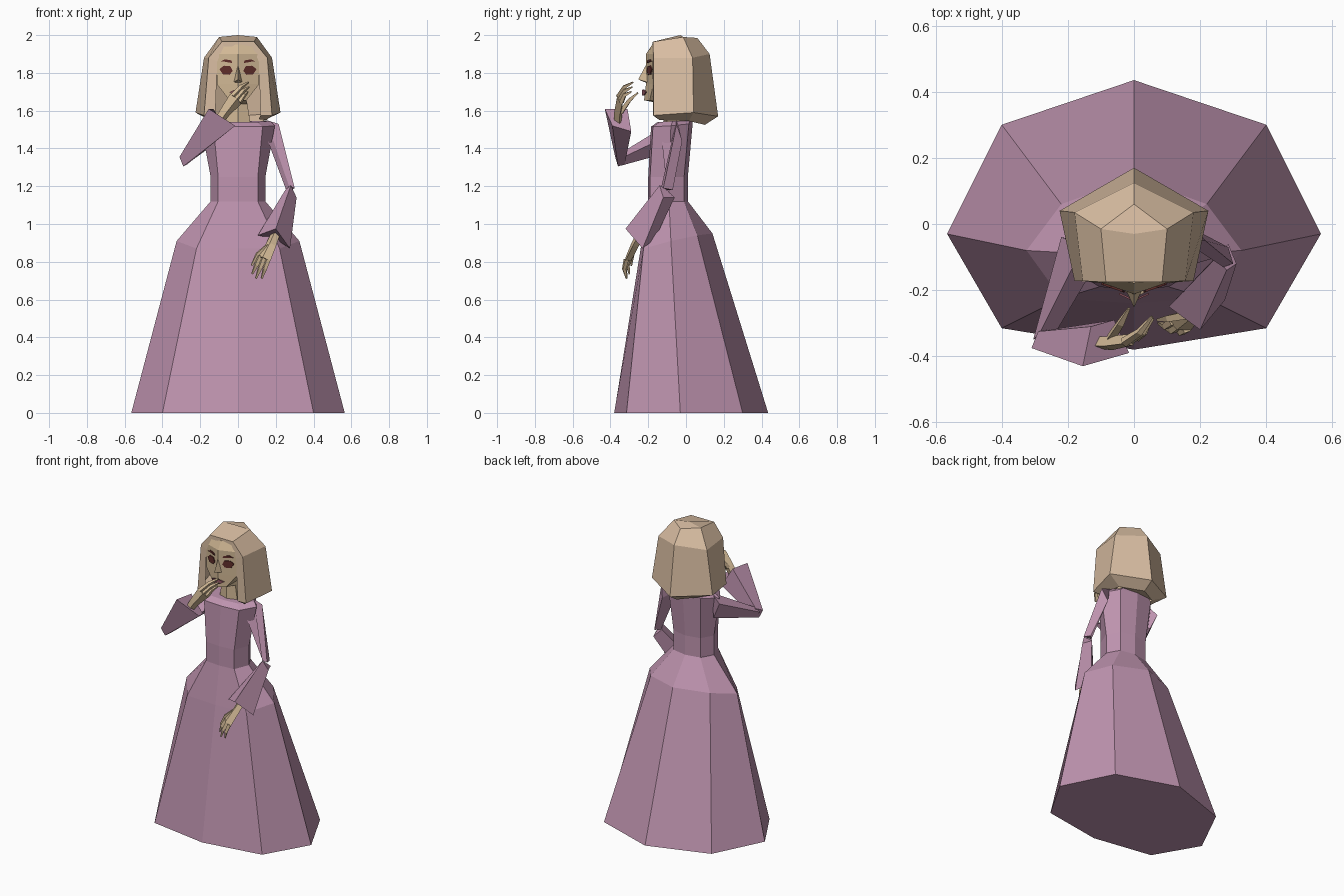
import bpy, bmesh
from mathutils import Vector


def material(name, r, g, b):
    m = bpy.data.materials.new(name)
    m.diffuse_color = (r, g, b, 1)
    return m


DRESS = material("mauve cloth", 0.52, 0.295, 0.43)
HAIR = material("blonde hair", 0.69, 0.51, 0.36)
SKIN = material("skin", 0.64, 0.48, 0.30)
EYE = material("dark brown", 0.115, 0.026, 0.023)
LIP = material("lip rose", 0.28, 0.095, 0.12)


def finish(bm, name, mat):
    bmesh.ops.recalc_face_normals(bm, faces=bm.faces)
    me = bpy.data.meshes.new(name)
    bm.to_mesh(me)
    bm.free()
    me.materials.append(mat)
    ob = bpy.data.objects.new(name, me)
    bpy.context.collection.objects.link(ob)
    return ob


def add_loft(bm, rings, closed=True, caps=True):
    vs = [[bm.verts.new(p) for p in r] for r in rings]
    n = len(rings[0])
    for a, b in zip(vs, vs[1:]):
        for i in range(n if closed else n - 1):
            j = (i + 1) % n
            bm.faces.new((a[i], a[j], b[j], b[i]))
    if caps:
        bm.faces.new(vs[0])
        bm.faces.new(vs[-1])
    return vs


def loft(name, rings, mat):
    bm = bmesh.new()
    add_loft(bm, rings)
    return finish(bm, name, mat)


def sym(half):
    """Ring from a half outline that starts and ends on the centre line."""
    return half + [(-x, y, z) for x, y, z in half[-2:0:-1]]


def add_tube(bm, path, axis):
    """Four-sided tapering tube; path holds (point, half width, half thickness)."""
    pts = [Vector(p) for p, w, t in path]
    rings = []
    for i, (p, w, t) in enumerate(path):
        d = (pts[min(i + 1, len(pts) - 1)] - pts[max(i - 1, 0)]).normalized()
        a = Vector(axis)
        a = (a - d * a.dot(d)).normalized()
        b = d.cross(a)
        rings.append([pts[i] + a * w, pts[i] + b * t, pts[i] - a * w, pts[i] - b * t])
    add_loft(bm, rings)


# Gown: eight-sided skirt, waist and bodice
loft("gown", [
    sym([(0, -.38, 0), (.4, -.315, 0), (.565, -.03, 0), (.4, .3, 0), (0, .435, 0)]),
    sym([(0, -.24, .87), (.22, -.225, .87), (.325, -.08, .91), (.22, .06, .94), (0, .14, .95)]),
    sym([(0, -.2, 1.12), (.105, -.19, 1.12), (.145, -.09, 1.12), (.1, -.01, 1.12), (0, .01, 1.12)]),
    sym([(0, -.2, 1.25), (.105, -.19, 1.25), (.145, -.09, 1.25), (.1, -.01, 1.25), (0, .01, 1.25)]),
    sym([(0, -.185, 1.515), (.13, -.175, 1.515), (.195, -.08, 1.52), (.12, .015, 1.53), (0, .035, 1.53)]),
    sym([(0, -.15, 1.54), (.1, -.14, 1.54), (.17, -.07, 1.545), (.1, .02, 1.545), (0, .035, 1.545)]),
], DRESS)

# Raised arm: upper sleeve and flared lower sleeve
loft("raised_upper_sleeve", [
    [(-.15, -.06, 1.55), (-.22, -.04, 1.50), (-.17, -.05, 1.39), (-.12, -.13, 1.45)],
    [(-.285, -.33, 1.385), (-.305, -.35, 1.35), (-.28, -.34, 1.31), (-.25, -.35, 1.345)],
], DRESS)
loft("raised_lower_sleeve", [
    [(-.31, -.375, 1.355), (-.29, -.325, 1.38), (-.27, -.325, 1.315), (-.29, -.36, 1.305)],
    [(-.155, -.43, 1.61), (-.13, -.31, 1.61), (-.06, -.29, 1.49), (-.015, -.39, 1.52)],
], DRESS)

# Lowered arm: upper sleeve and flared lower sleeve
loft("lowered_upper_sleeve", [
    [(.15, -.05, 1.55), (.215, -.05, 1.53), (.19, -.02, 1.44), (.15, -.13, 1.46)],
    [(.27, -.13, 1.2), (.3, -.12, 1.19), (.285, -.07, 1.18), (.255, -.1, 1.18)],
], DRESS)
loft("lowered_lower_sleeve", [
    [(.28, -.14, 1.205), (.31, -.12, 1.14), (.285, -.06, 1.14), (.25, -.1, 1.18)],
    [(.2, -.32, .975), (.275, -.23, .87), (.2, -.165, .92), (.105, -.25, .94)],
], DRESS)

# Raised hand touching the mouth
bm = bmesh.new()
ax = Vector((.7, .3, -.6)).normalized()
add_tube(bm, [((-.11, -.36, 1.53), .025, .02), ((-.07, -.36, 1.59), .03, .022),
              ((-.01, -.35, 1.665), .042, .018)], ax)
for k, tip in ((-.026, (.055, -.28, 1.75)), (0, (.058, -.285, 1.725)), (.026, (.052, -.29, 1.70))):
    base = Vector((-.012, -.35, 1.66)) + ax * k
    mid = base.lerp(Vector(tip), .55) + Vector((0, -.012, .008))
    add_tube(bm, [(base, .015, .015), (mid, .013, .012), (tip, .005, .005)], ax)
add_tube(bm, [((-.07, -.345, 1.59), .016, .016), ((-.04, -.30, 1.655), .014, .013),
              ((-.015, -.255, 1.695), .005, .005)], ax)
finish(bm, "raised_hand", SKIN)

# Lowered hand hanging in front of the skirt
bm = bmesh.new()
ax = Vector((.8, -.45, -.35)).normalized()
add_tube(bm, [((.2, -.24, .95), .025, .02), ((.175, -.27, .89), .03, .022),
              ((.135, -.305, .815), .042, .018)], ax)
for k, tip in ((-.024, (.075, -.30, .735)), (0, (.095, -.315, .712)), (.026, (.125, -.315, .712))):
    base = Vector((.137, -.305, .82)) + ax * k
    mid = base.lerp(Vector(tip), .5) + Vector((0, -.012, 0))
    add_tube(bm, [(base, .015, .015), (mid, .013, .012), (tip, .006, .005)], ax)
add_tube(bm, [((.16, -.275, .885), .016, .016), ((.105, -.285, .84), .014, .013),
              ((.072, -.29, .78), .006, .005)], ax)
finish(bm, "lowered_hand", SKIN)


# Head with chin and neck: six-sided rings (z, half width, front, front corner, back corner, back)
loft("head", [sym([(0, yf, z), (hw, ys, z), (hw, yb, z), (0, yk, z)]) for z, hw, yf, ys, yb, yk in (
    (1.535, .065, -.12, -.10, -.01, .02),
    (1.635, .05, -.12, -.10, -.01, .04),
    (1.655, .045, -.222, -.192, -.02, .07),
    (1.74, .112, -.212, -.173, 0, .09),
    (1.90, .112, -.212, -.173, 0, .09),
    (1.95, .075, -.178, -.168, 0, .05))], SKIN)

# Nose wedge
bm = bmesh.new()
v = [bm.verts.new(p) for p in ((0, -.213, 1.84), (.024, -.2, 1.75), (-.024, -.2, 1.75),
                               (0, -.253, 1.765), (0, -.205, 1.745))]
for f in ((0, 1, 3), (0, 3, 2), (3, 1, 4), (3, 4, 2), (0, 2, 4, 1)):
    bm.faces.new([v[i] for i in f])
finish(bm, "nose", SKIN)


def plates(name, outline, y0, slope, mat):
    """Thin mirrored plates lying on the two slanted halves of the face."""
    bm = bmesh.new()
    for s in (1, -1):
        add_loft(bm, [[(s * x, y0 + slope * x - d, z) for x, z in outline] for d in (0, .006)])
    finish(bm, name, mat)


plates("eyes", [(.028, 1.81), (.04, 1.835), (.075, 1.838), (.098, 1.82), (.08, 1.792), (.045, 1.79)],
       -.212, .35, EYE)
plates("eyebrows", [(.03, 1.852), (.035, 1.866), (.07, 1.872), (.093, 1.86), (.07, 1.859)],
       -.212, .35, EYE)
plates("lips", [(0, 1.68), (0, 1.706), (.014, 1.712), (.045, 1.698), (.02, 1.681)],
       -.228, .45, LIP)

# Bobbed hair: strip around the head, open at the face
def hair_row(inner, front, mid, back):
    half = [inner, front, mid]
    return half + [back] + [(-x, y, z) for x, y, z in half[::-1]]


bm = bmesh.new()
rows = add_loft(bm, [
    hair_row((.075, -.176, 1.94), (.085, -.176, 1.965), (.1, -.015, 1.99), (0, .06, 1.985)),
    hair_row((.11, -.178, 1.86), (.155, -.172, 1.88), (.18, .035, 1.88), (0, .125, 1.90)),
    hair_row((.12, -.175, 1.575), (.18, -.172, 1.575), (.225, .04, 1.59), (0, .17, 1.57)),
    hair_row((.11, -.14, 1.555), (.15, -.14, 1.55), (.13, .015, 1.545), (0, .10, 1.525)),
], closed=False, caps=False)
iL, fL, mL, b, mR, fR, iR = rows[0]
crown = bm.verts.new((0, -.03, 2.0))
bm.faces.new((mL, b, mR, crown))
bm.faces.new((fL, mL, crown, mR, fR))
bm.faces.new((iL, fL, fR, iR))
bm.faces.new((rows[3][2], rows[3][3], rows[3][4]))
finish(bm, "hair", HAIR)
